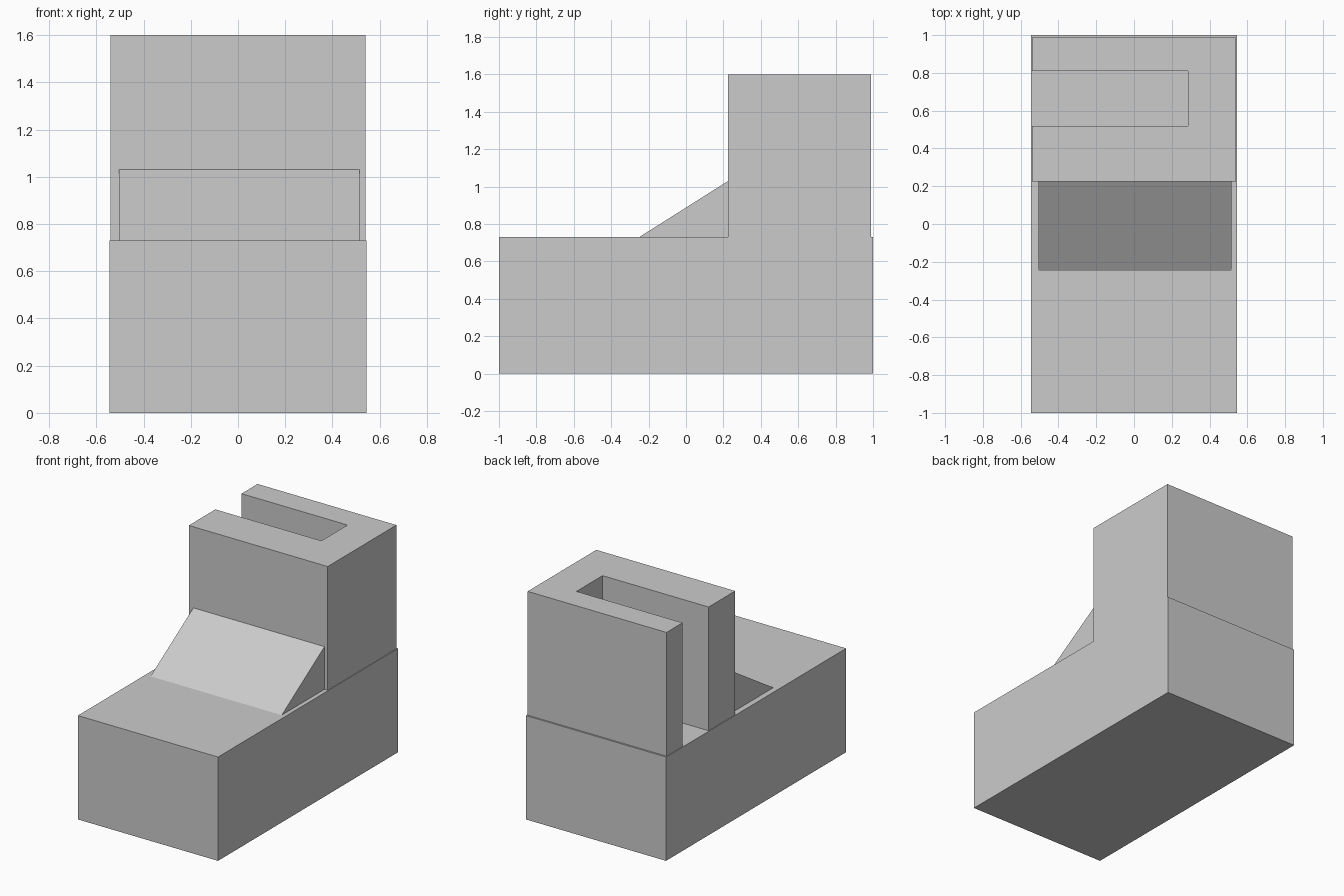
import bpy
import bmesh
from mathutils import Vector

default_cube = bpy.data.objects.get("Cube")
if default_cube:
    bpy.data.objects.remove(default_cube, do_unlink=True)

# Single plain grey
grey = bpy.data.materials.new("plain_grey")
grey.use_nodes = True
colour = (0.6, 0.6, 0.6, 1)
grey.diffuse_color = colour
grey.node_tree.nodes["Principled BSDF"].inputs["Base Color"].default_value = colour


def extrude_profile(name, points, direction):
    """Sweep a flat outline along a direction into a closed solid."""
    bm = bmesh.new()
    face = bm.faces.new([bm.verts.new(p) for p in points])
    swept = bmesh.ops.extrude_face_region(bm, geom=[face])
    verts = [v for v in swept["geom"] if isinstance(v, bmesh.types.BMVert)]
    bmesh.ops.translate(bm, verts=verts, vec=Vector(direction))
    bmesh.ops.recalc_face_normals(bm, faces=bm.faces)
    mesh = bpy.data.meshes.new(name)
    bm.to_mesh(mesh)
    bm.free()
    mesh.materials.append(grey)
    obj = bpy.data.objects.new(name, mesh)
    bpy.context.collection.objects.link(obj)
    return obj


DECK = 0.73          # top of the base
TOP = 1.6            # top of the tower
FRONT = 0.225        # front wall of the tower
BACK = 0.988         # rear wall of the tower
SIDE = 0.54          # half width of the tower

# Long base block
base = [(-0.545, -1), (0.545, -1), (0.545, 1), (-0.545, 1)]
extrude_profile("base", [(x, y, 0) for x, y in base], (0, 0, DECK))

# U-shaped tower, its slot open on the right side
tower = [(-SIDE, FRONT), (SIDE, FRONT), (SIDE, BACK), (-SIDE, BACK),
         (-SIDE, 0.81), (0.285, 0.81), (0.285, 0.52), (-SIDE, 0.52)]
extrude_profile("tower", [(x, y, DECK) for x, y in tower], (0, 0, TOP - DECK))

# Sloped wedge against the front of the tower
wedge = [(-0.25, DECK), (FRONT, DECK), (FRONT, 1.03)]
extrude_profile("wedge", [(-0.505, y, z) for y, z in wedge], (1.02, 0, 0))
